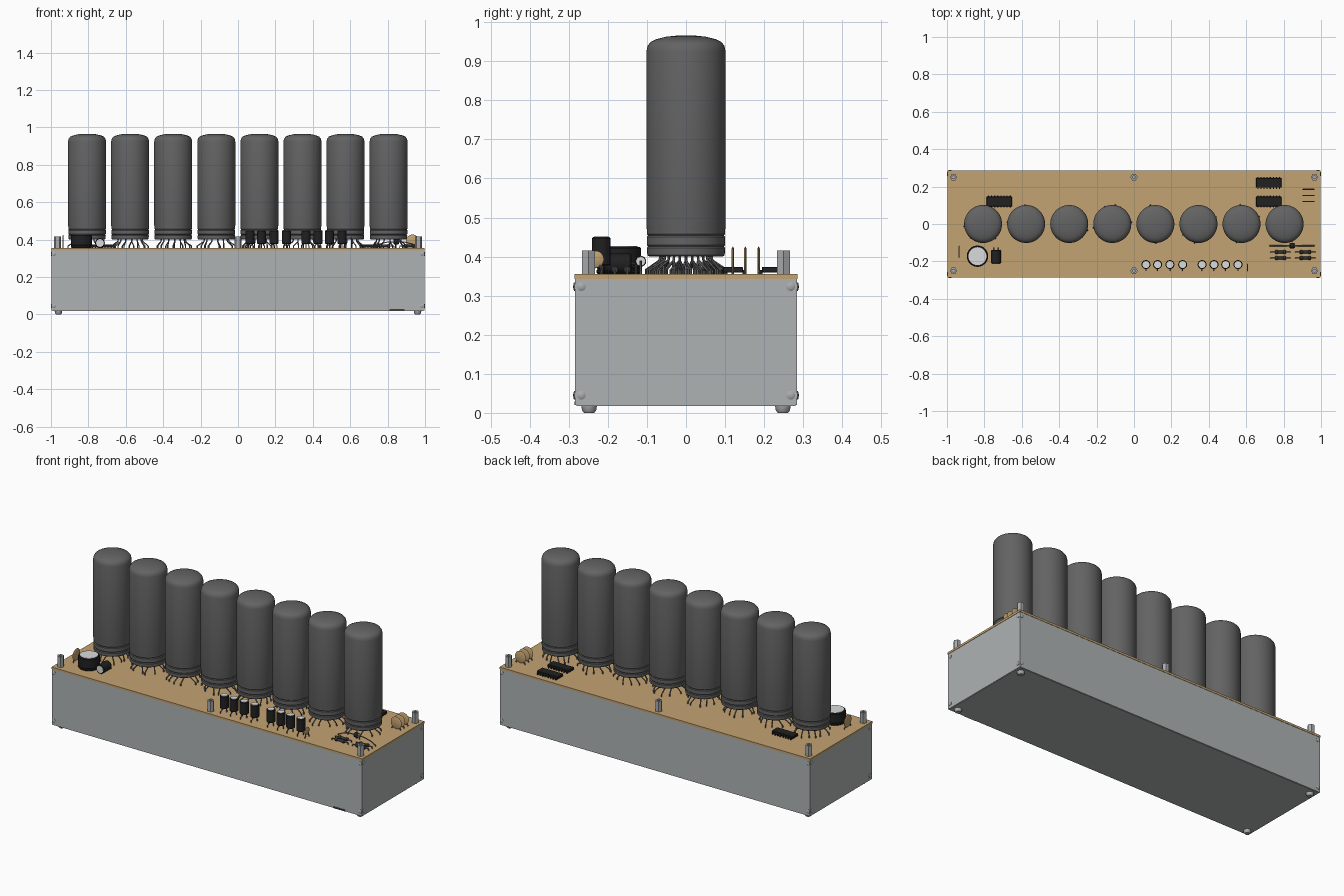
import bpy, bmesh, math, random
from mathutils import Vector, Matrix

if "Cube" in bpy.data.objects:
    bpy.data.objects.remove(bpy.data.objects["Cube"])

random.seed(4)


def material(name, r, g, b):
    m = bpy.data.materials.new(name)
    m.diffuse_color = (r, g, b, 1)
    m.use_nodes = True
    m.node_tree.nodes["Principled BSDF"].inputs["Base Color"].default_value = m.diffuse_color
    return m


PANEL = material("panel grey", 0.43, 0.45, 0.45)
BOARD = material("board tan", 0.55, 0.37, 0.17)
GLASS = material("tube dark grey", 0.125, 0.125, 0.125)
BLACK = material("component black", 0.015, 0.015, 0.016)
STEEL = material("steel", 0.40, 0.41, 0.42)
ALU = material("aluminium light", 0.70, 0.71, 0.72)
WIRE = material("lead wire grey", 0.15, 0.15, 0.15)
DISC = material("ceramic tan", 0.55, 0.36, 0.16)
BODY = material("resistor charcoal", 0.05, 0.05, 0.05)

AXES = {'x': Matrix.Rotation(math.pi / 2, 4, 'Y'),
        'y': Matrix.Rotation(math.pi / 2, 4, 'X'),
        'z': Matrix.Identity(4)}


def finish(obj, mat, smooth=True):
    obj.data.materials.append(mat)
    if smooth:
        bpy.ops.object.select_all(action='DESELECT')
        obj.select_set(True)
        bpy.context.view_layer.objects.active = obj
        bpy.ops.object.shade_smooth_by_angle(angle=math.radians(35))
    return obj


def from_bmesh(name, bm, mat, smooth=True):
    me = bpy.data.meshes.new(name)
    bmesh.ops.recalc_face_normals(bm, faces=bm.faces)
    bm.to_mesh(me)
    bm.free()
    obj = bpy.data.objects.new(name, me)
    bpy.context.collection.objects.link(obj)
    return finish(obj, mat, smooth)


def box(name, x, y, z, mat, bevel=0):
    """Box from (min, max) ranges."""
    bm = bmesh.new()
    bmesh.ops.create_cube(bm, size=1)
    for v in bm.verts:
        v.co = Vector([r[0] if c < 0 else r[1] for c, r in zip(v.co, (x, y, z))])
    if bevel:
        bmesh.ops.bevel(bm, geom=bm.edges[:], offset=bevel, segments=1, affect='EDGES')
    return from_bmesh(name, bm, mat, False)


def lathe(name, profile, loc, mat, axis='z', sides=24, flip=False):
    """Spin a (radius, height) profile about an axis through loc."""
    bm = bmesh.new()
    vs = [bm.verts.new((r, 0, h)) for r, h in profile]
    es = [bm.edges.new(p) for p in zip(vs, vs[1:])]
    bmesh.ops.spin(bm, geom=vs + es, cent=(0, 0, 0), axis=(0, 0, 1),
                   angle=2 * math.pi, steps=sides, use_duplicate=False)
    bmesh.ops.remove_doubles(bm, verts=bm.verts, dist=1e-5)
    turn = Matrix.Rotation(math.pi, 4, 'X') if flip else Matrix.Identity(4)
    bm.transform(Matrix.Translation(loc) @ AXES[axis] @ turn)
    return from_bmesh(name, bm, mat)


def rod(name, loc, r, h, mat, axis='z', sides=20, edge=0.0):
    """Closed cylinder starting at loc, with optional chamfered rims."""
    p = [(0, 0), (r - edge, 0), (r, edge), (r, h - edge), (r - edge, h), (0, h)]
    if not edge:
        p = [(0, 0), (r, 0), (r, h), (0, h)]
    return lathe(name, p, loc, mat, axis, sides)


def wires(name, paths, r, mat):
    cu = bpy.data.curves.new(name, 'CURVE')
    cu.dimensions = '3D'
    cu.bevel_depth, cu.bevel_resolution, cu.use_fill_caps = r, 1, True
    for path in paths:
        s = cu.splines.new('POLY')
        s.points.add(len(path) - 1)
        for p, co in zip(s.points, path):
            p.co = (*co, 1)
    obj = bpy.data.objects.new(name, cu)
    bpy.context.collection.objects.link(obj)
    bpy.ops.object.select_all(action='DESELECT')
    obj.select_set(True)
    bpy.context.view_layer.objects.active = obj
    bpy.ops.object.convert(target='MESH')
    obj = bpy.context.object
    obj.data.materials.clear()
    return finish(obj, mat)


TOP = 0.355  # top of the circuit board

# Case: base plate, four panels, board
box("base_plate", (-0.993, 0.993), (-0.28, 0.28), (0.018, 0.028), PANEL)
for s, side in ((-1, "front"), (1, "back")):
    box(side + "_panel", (-0.996, 0.996), sorted((s * 0.274, s * 0.284)), (0.02, 0.343), PANEL)
for s, side in ((-1, "left"), (1, "right")):
    box(side + "_panel", sorted((s * 0.986, s * 0.996)), (-0.274, 0.274), (0.02, 0.343), PANEL)
box("circuit_board", (-0.998, 0.998), (-0.286, 0.286), (0.343, TOP), BOARD)
box("front_slot", (0.81, 0.89), (-0.286, -0.283), (0.02, 0.029), BODY)

# Panel screws (domed heads) and feet
head = [(0.011, 0), (0.011, 0.002), (0.008, 0.004), (0, 0.005)]
for z in (0.045, 0.323):
    for sx in (-1, 1):
        for sy in (-1, 1):
            lathe("panel_screw", head, (sx * 0.984, sy * 0.284, z), STEEL, 'y', 16, sy > 0)
            lathe("end_screw", head, (sx * 0.996, sy * 0.268, z), STEEL, 'x', 16, sx < 0)
foot = [(0, 0), (0.013, 0), (0.018, 0.006), (0.02, 0.018), (0, 0.018)]
for sx in (-1, 1):
    for sy in (-1, 1):
        lathe("foot", foot, (sx * 0.96, sy * 0.248, 0), STEEL)

# Hexagonal standoffs with a bored top
hexagon = [(0, 0), (0.019, 0), (0.019, 0.061), (0.009, 0.061), (0.009, 0.045), (0, 0.045)]
for x in (-0.965, 0, 0.965):
    for y in (-0.25, 0.25):
        lathe("standoff", hexagon, (x, y, TOP), STEEL, sides=6)

# Eight tubes with grooved bases and splayed legs
tube = [(0, 0.40), (0.094, 0.40), (0.099, 0.404), (0.1, 0.422), (0.097, 0.426),
        (0.1, 0.43), (0.1, 0.45), (0.097, 0.454), (0.1, 0.458), (0.1, 0.468),
        (0.1015, 0.475), (0.1015, 0.925), (0.098, 0.94), (0.09, 0.95), (0.075, 0.957),
        (0.05, 0.963), (0.025, 0.9655), (0, 0.966)]
for i in range(8):
    cx = -0.807 + i * 0.2303
    lathe("display_tube", tube, (cx, 0, 0), GLASS, sides=48)
    legs = []
    for k in range(13):
        a = 2 * math.pi * k / 13
        b = a + random.uniform(-0.2, 0.2)
        r = random.uniform(0.08, 0.105)
        legs.append([(cx + q * math.cos(t), q * math.sin(t), z) for q, t, z in
                     ((0.065, a, 0.403), (0.068, a, 0.39), (r, b, 0.366), (r, b, 0.35))])
    wires("tube_legs", legs, 0.0035, WIRE)

# Integrated circuits with pins on both long sides
for x, y in ((-0.72, 0.12), (0.72, 0.22), (0.72, 0.12)):
    box("chip", (x - 0.068, x + 0.068), (y - 0.026, y + 0.026), (0.359, 0.374), BLACK, 0.002)
    for k in range(8):
        px = x - 0.058 + k * 0.0166
        for s in (-1, 1):
            box("chip_pin", (px - 0.003, px + 0.003),
                sorted((y + s * 0.024, y + s * 0.032)), (0.352, 0.366), BLACK)

# Large upright capacitor and small one lying down
can = [(0, 0), (0.053, 0), (0.057, 0.004), (0.057, 0.010), (0.054, 0.013), (0.057, 0.016),
       (0.057, 0.066), (0.053, 0.07), (0, 0.07)]
lathe("large_capacitor", can, (-0.837, -0.172, TOP), BLACK, sides=32)
rod("large_capacitor_top", (-0.837, -0.172, 0.424), 0.048, 0.003, ALU, sides=32)
rod("lying_capacitor", (-0.738, -0.14, 0.382), 0.026, 0.072, BLACK, 'y', 24, 0.003)
rod("lying_capacitor_end", (-0.738, -0.211, 0.382), 0.021, 0.003, ALU, 'y', 24)
wires("lying_capacitor_leads", [[(-0.738 + d, -0.14, 0.382), (-0.738 + d, -0.128, 0.382),
      (-0.738 + d, -0.128, 0.35)] for d in (-0.01, 0.01)], 0.003, WIRE)

# Front row of small upright capacitors on legs
for x in (0.064, 0.126, 0.192, 0.26, 0.364, 0.428, 0.49, 0.556):
    rod("small_capacitor", (x, -0.217, 0.377), 0.024, 0.073, BLACK, sides=20, edge=0.003)
    rod("small_capacitor_top", (x, -0.217, 0.449), 0.019, 0.003, ALU, sides=20)
    wires("small_capacitor_legs", [[(x + d, -0.217, 0.378), (x + d * 1.6, -0.217 + e, 0.366),
          (x + d * 1.6, -0.217 + e, 0.35)] for d, e in ((-0.01, 0), (0, -0.033), (0.01, 0))],
          0.003, WIRE)


# Ceramic discs on two legs, thin along x or y
def ceramic(x, y, z, r, axis):
    p = [(0, -0.003), (r * 0.8, -0.003), (r, 0), (r * 0.8, 0.003), (0, 0.003)]
    lathe("ceramic_disc", p, (x, y, z), DISC, axis)
    ux, uy = (0, 1) if axis == 'x' else (1, 0)
    wires("ceramic_legs", [[(x + ux * s * r * 0.5, y + uy * s * r * 0.5, z - r * 0.6),
          (x + ux * s * r * 0.8, y + uy * s * r * 0.8, TOP + 0.004),
          (x + ux * s * r * 0.8, y + uy * s * r * 0.8, 0.35)] for s in (-1, 1)], 0.003, WIRE)


for y in (0.12, 0.152, 0.186):
    ceramic(0.933, y, 0.392, 0.035, 'y')
ceramic(-0.935, -0.148, 0.392, 0.035, 'x')
ceramic(0.606, -0.232, 0.393, 0.022, 'x')

# Lying resistors with bulged ends
res = [(0, -0.03), (0.007, -0.03), (0.010, -0.026), (0.010, -0.017), (0.007, -0.013),
       (0.007, 0.013), (0.010, 0.017), (0.010, 0.026), (0.007, 0.03), (0, 0.03)]
for x in (0.783, 0.916):
    for y in (-0.15, -0.182):
        lathe("resistor", res, (x, y, 0.366), BODY, 'x', 16)
        wires("resistor_leads", [[(x + s * 0.028, y, 0.366), (x + s * 0.05, y, 0.366),
              (x + s * 0.053, y, 0.35)] for s in (-1, 1)], 0.003, WIRE)

# Raised diode with long arched leads
rod("diode", (0.832, -0.116, 0.388), 0.014, 0.026, BLACK, 'x', 16, 0.002)
rod("diode_band", (0.856, -0.116, 0.388), 0.012, 0.004, ALU, 'x', 16)
wires("diode_leads", [[(0.845 + s * d, -0.116, z) for d, z in
      ((0.01, 0.388), (0.05, 0.386), (0.09, 0.376), (0.118, 0.362), (0.121, 0.35))]
      for s in (-1, 1)], 0.003, WIRE)
